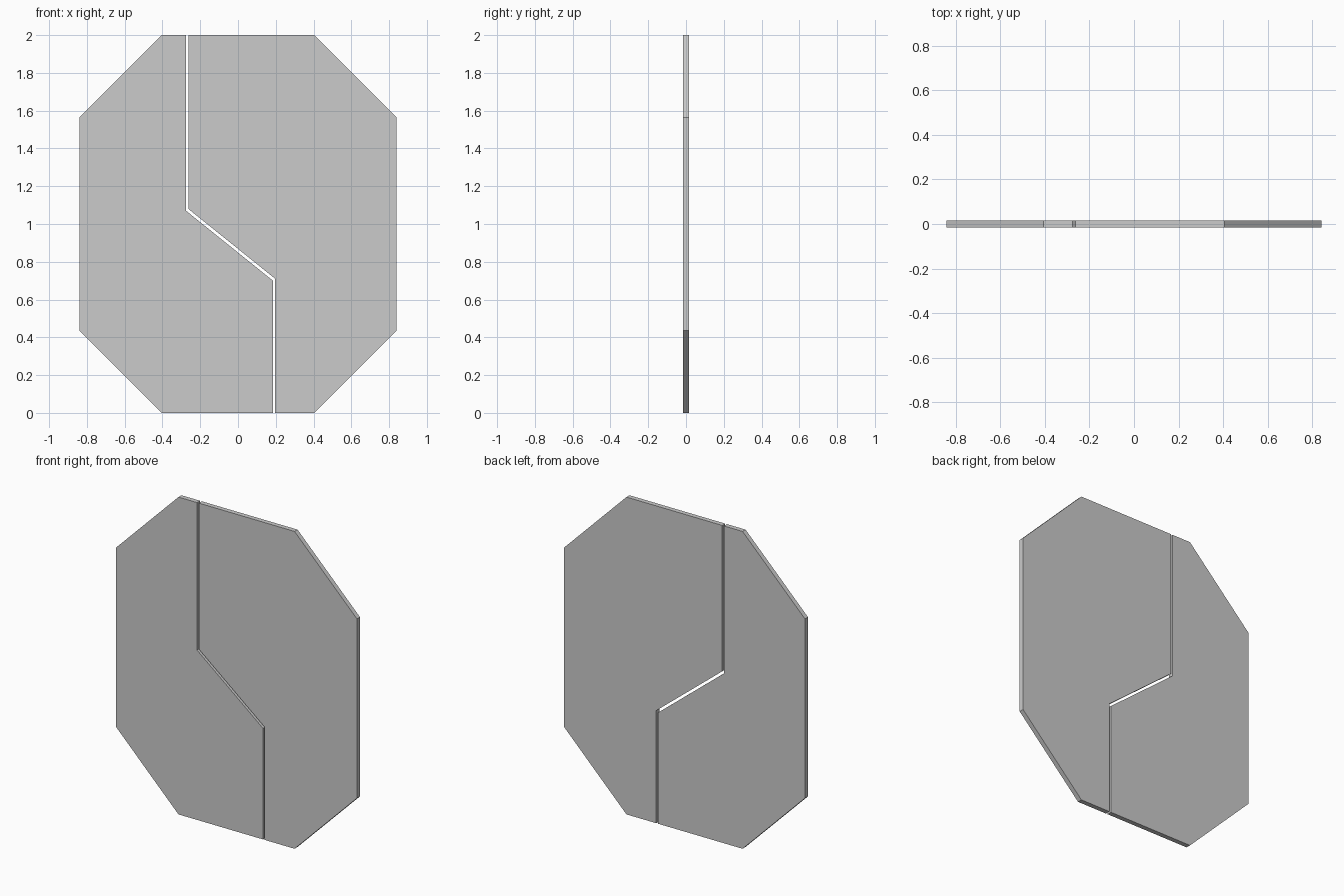
import bpy
import bmesh

if "Cube" in bpy.data.objects:
    bpy.data.objects.remove(bpy.data.objects["Cube"])

HALF_DEPTH = 0.015


def panel(name, outline):
    """Extrude an x-z outline into a flat slab centred on y = 0."""
    bm = bmesh.new()
    face = bm.faces.new([bm.verts.new((x, -HALF_DEPTH, z)) for x, z in outline])
    ext = bmesh.ops.extrude_face_region(bm, geom=[face])
    verts = [g for g in ext["geom"] if isinstance(g, bmesh.types.BMVert)]
    bmesh.ops.translate(bm, verts=verts, vec=(0, 2 * HALF_DEPTH, 0))
    bmesh.ops.recalc_face_normals(bm, faces=bm.faces)
    mesh = bpy.data.meshes.new(name)
    bm.to_mesh(mesh)
    bm.free()
    obj = bpy.data.objects.new(name, mesh)
    bpy.context.collection.objects.link(obj)
    return obj


# Chamfered side of the octagon, bottom to top (mirrored for the left)
side = [(0.405, 0), (0.84, 0.435), (0.84, 1.565), (0.405, 2)]

# Stepped seam edges, top to bottom, with a narrow gap between them
left_seam = [(-0.275, 2), (-0.275, 1.07), (0.185, 0.70), (0.185, 0)]
right_seam = [(-0.263, 2), (-0.263, 1.08), (0.197, 0.71), (0.197, 0)]

# Two halves of the door
panel("right_door_panel", side + right_seam)
panel("left_door_panel", [(-x, z) for x, z in side] + left_seam)
